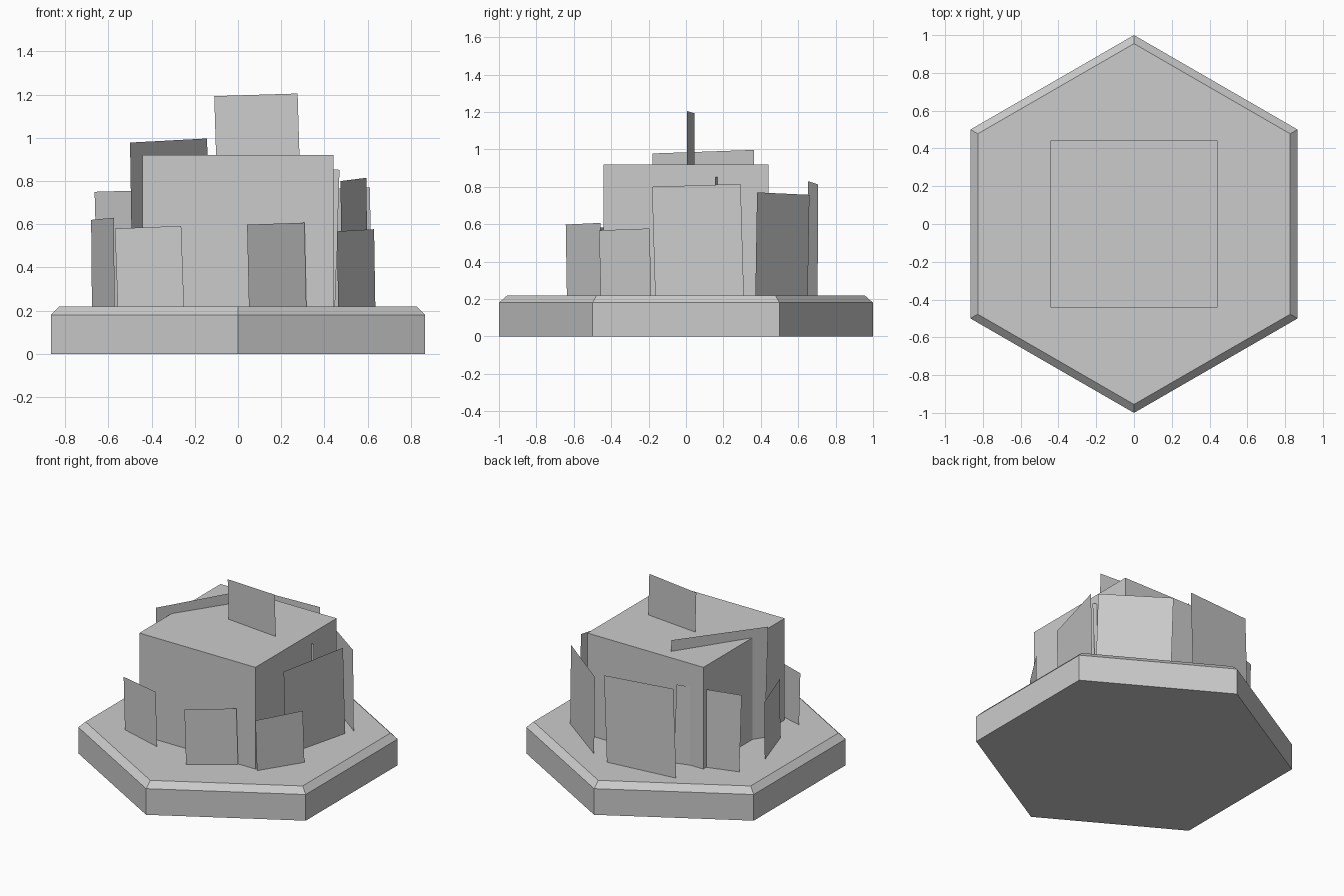
import bpy
import bmesh
import math
from mathutils import Vector

if "Cube" in bpy.data.objects:
    bpy.data.objects.remove(bpy.data.objects["Cube"])


def make_object(name, bm):
    mesh = bpy.data.meshes.new(name)
    bm.normal_update()
    bm.to_mesh(mesh)
    bm.free()
    obj = bpy.data.objects.new(name, mesh)
    bpy.context.collection.objects.link(obj)
    return obj


# Hexagonal base with a chamfered top edge
bm = bmesh.new()
rings = []
for radius, z in [(1.0, 0.0), (1.0, 0.18), (0.955, 0.22)]:
    rings.append([bm.verts.new((radius * math.sin(i * math.pi / 3),
                                -radius * math.cos(i * math.pi / 3), z))
                  for i in range(6)])
for low, high in zip(rings, rings[1:]):
    for i in range(6):
        j = (i + 1) % 6
        bm.faces.new((low[i], low[j], high[j], high[i]))
bm.faces.new(rings[0][::-1])
bm.faces.new(rings[-1])
make_object("hex_base", bm)

# Central block
bm = bmesh.new()
bmesh.ops.create_cube(bm, size=1)
bmesh.ops.scale(bm, vec=(0.884, 0.884, 0.70), verts=bm.verts)
bmesh.ops.translate(bm, vec=(0, 0, 0.57), verts=bm.verts)
make_object("center_block", bm)


# Upright flat card, square to its slightly sloping top edge
def card(name, start, end, z_start, z_end, bottom=0.215):
    a = Vector((*start, z_start))
    b = Vector((*end, z_end))
    along = Vector((b.x - a.x, b.y - a.y, 0))
    slope = (z_end - z_start) / along.length
    shift = along.normalized() * slope * (z_start - bottom)
    c, d = b + shift, a + shift
    c.z = d.z = bottom
    bm = bmesh.new()
    bm.faces.new([bm.verts.new(p) for p in (d, c, b, a)])
    make_object(name, bm)


cards = [
    ("card_front_left", (-0.57, -0.43), (-0.263, -0.52), 0.58, 0.592),
    ("card_front_right", (0.042, -0.643), (0.308, -0.457), 0.598, 0.607),
    ("card_right_front", (0.458, -0.465), (0.63, -0.195), 0.567, 0.577),
    ("card_right", (0.475, -0.182), (0.595, 0.292), 0.80, 0.815),
    ("card_right_back", (0.61, 0.38), (0.232, 0.66), 0.77, 0.757),
    ("card_back", (0.13, 0.706), (-0.36, 0.652), 0.813, 0.83),
    ("card_left_back", (-0.664, 0.343), (-0.255, 0.468), 0.75, 0.762),
    ("card_left", (-0.68, 0.12), (-0.575, -0.20), 0.62, 0.63),
    ("card_inner_left", (-0.50, -0.18), (-0.143, 0.363), 0.978, 0.997),
    ("card_inner_right", (-0.03, 0.34), (0.47, 0.158), 0.87, 0.852),
    ("card_top", (-0.11, 0.045), (0.276, 0.005), 1.193, 1.205, 0.73),
]
for spec in cards:
    card(*spec)
